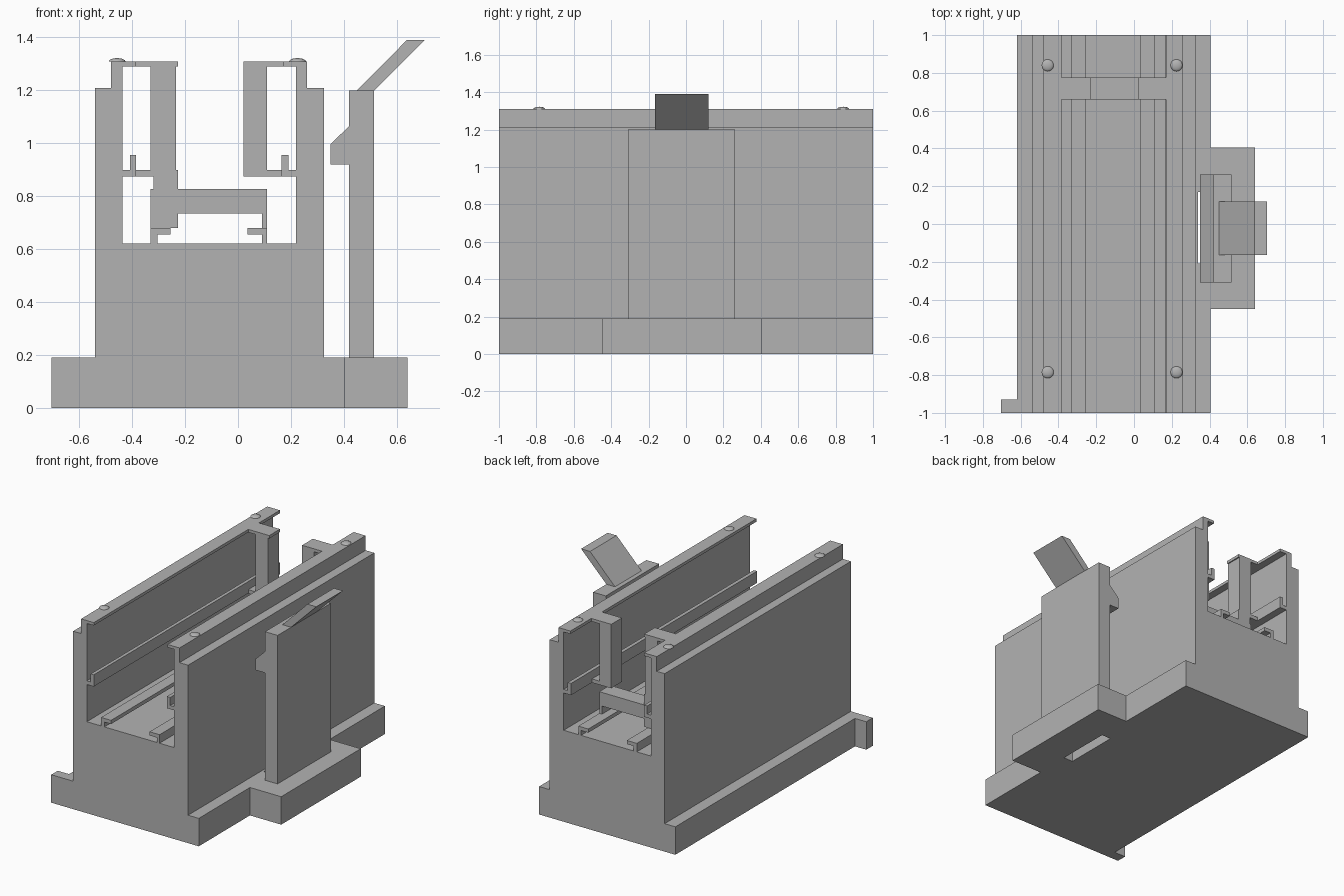
import bpy, bmesh, math

grey = bpy.data.materials.new("plain_grey")
grey.diffuse_color = (0.45, 0.45, 0.45, 1)


def finish(name, bm):
    bmesh.ops.recalc_face_normals(bm, faces=bm.faces[:])
    me = bpy.data.meshes.new(name)
    bm.to_mesh(me)
    bm.free()
    me.materials.append(grey)
    ob = bpy.data.objects.new(name, me)
    bpy.context.collection.objects.link(ob)
    return ob


def prism(name, pts, lo, hi, axis="y"):
    """Extrude a closed outline: (x, z) along y, or (x, y) along z."""
    bm = bmesh.new()
    place = (lambda p: (p[0], lo, p[1])) if axis == "y" else (lambda p: (p[0], p[1], lo))
    face = bm.faces.new([bm.verts.new(place(p)) for p in pts])
    geo = bmesh.ops.extrude_face_region(bm, geom=[face])["geom"]
    move = (0, hi - lo, 0) if axis == "y" else (0, 0, hi - lo)
    bmesh.ops.translate(bm, vec=move, verts=[v for v in geo if isinstance(v, bmesh.types.BMVert)])
    return finish(name, bm)


# Base plate with corner tab, side shelf and a through slot
base = prism("base_plate", [
    (-0.705, -1), (0.405, -1), (0.405, -0.45), (0.64, -0.45), (0.64, 0.405),
    (0.405, 0.405), (0.405, 1), (-0.62, 1), (-0.62, -0.93), (-0.705, -0.93)], 0, 0.19, "z")
cutter = prism("slot_cutter", [(0.34, -0.21), (0.41, -0.21), (0.41, 0.17), (0.34, 0.17)],
               -0.1, 0.3, "z")
cutter.hide_render = True
cutter.hide_viewport = True
cut = base.modifiers.new("slot", "BOOLEAN")
cut.operation = "DIFFERENCE"
cut.solver = "EXACT"
cut.object = cutter

# Channel body: block, two stepped walls, wall ledges and floor rails
prism("channel_body", [
    (-0.54, 0.19), (0.325, 0.19), (0.325, 1.21), (0.26, 1.21), (0.26, 1.31), (0.17, 1.31),
    (0.17, 1.29), (0.22, 1.29), (0.22, 0.9), (0.19, 0.9), (0.19, 0.955), (0.165, 0.955),
    (0.165, 0.875), (0.22, 0.875), (0.22, 0.622),
    (0.11, 0.622), (0.11, 0.68), (0.035, 0.68), (0.035, 0.655), (0.09, 0.655), (0.09, 0.622),
    (-0.305, 0.622), (-0.305, 0.655), (-0.255, 0.655), (-0.255, 0.68), (-0.33, 0.68),
    (-0.33, 0.622), (-0.437, 0.622),
    (-0.437, 0.875), (-0.385, 0.875), (-0.385, 0.955), (-0.408, 0.955), (-0.408, 0.9),
    (-0.437, 0.9), (-0.437, 1.29), (-0.385, 1.29), (-0.385, 1.31), (-0.48, 1.31),
    (-0.48, 1.21), (-0.54, 1.21)], -1, 1)

# Brackets near the back end
Y0, Y1 = 0.66, 0.775
prism("left_hanger", [
    (-0.385, 1.29), (-0.385, 1.31), (-0.227, 1.31), (-0.227, 1.29), (-0.235, 1.29),
    (-0.235, 0.9), (-0.227, 0.9), (-0.227, 0.68), (-0.33, 0.68), (-0.33, 0.828),
    (-0.32, 0.828), (-0.32, 0.875), (-0.385, 0.875), (-0.385, 0.9), (-0.33, 0.9),
    (-0.33, 1.29)], Y0, Y1)
prism("right_hanger", [
    (0.17, 1.31), (0.02, 1.31), (0.02, 0.875), (0.165, 0.875), (0.165, 0.9),
    (0.11, 0.9), (0.11, 1.29), (0.17, 1.29)], Y0, Y1)
prism("cross_bar", [
    (-0.227, 0.735), (0.09, 0.735), (0.09, 0.68), (0.11, 0.68), (0.11, 0.828),
    (-0.227, 0.828)], Y0, Y1)

# Spring clip with inward hook, and its slanted thumb handle
prism("clip_arm", [
    (0.42, 0.19), (0.515, 0.19), (0.515, 1.2), (0.42, 1.2), (0.42, 1.065),
    (0.35, 0.997), (0.35, 0.92), (0.42, 0.92)], -0.31, 0.262)
prism("clip_handle", [(0.45, 1.2), (0.515, 1.2), (0.705, 1.39), (0.638, 1.39)], -0.165, 0.12)

# Low domes on the wall tops
for x in (-0.457, 0.225):
    for y in (-0.785, 0.84):
        bm = bmesh.new()
        bmesh.ops.create_uvsphere(bm, u_segments=20, v_segments=10, radius=1)
        bmesh.ops.delete(bm, geom=[v for v in bm.verts if v.co.z < -0.01], context="VERTS")
        for v in bm.verts:
            v.co = (x + 0.032 * v.co.x, y + 0.032 * v.co.y, 1.309 + 0.013 * v.co.z)
        for f in bm.faces:
            f.smooth = True
        finish("wall_dome", bm)
